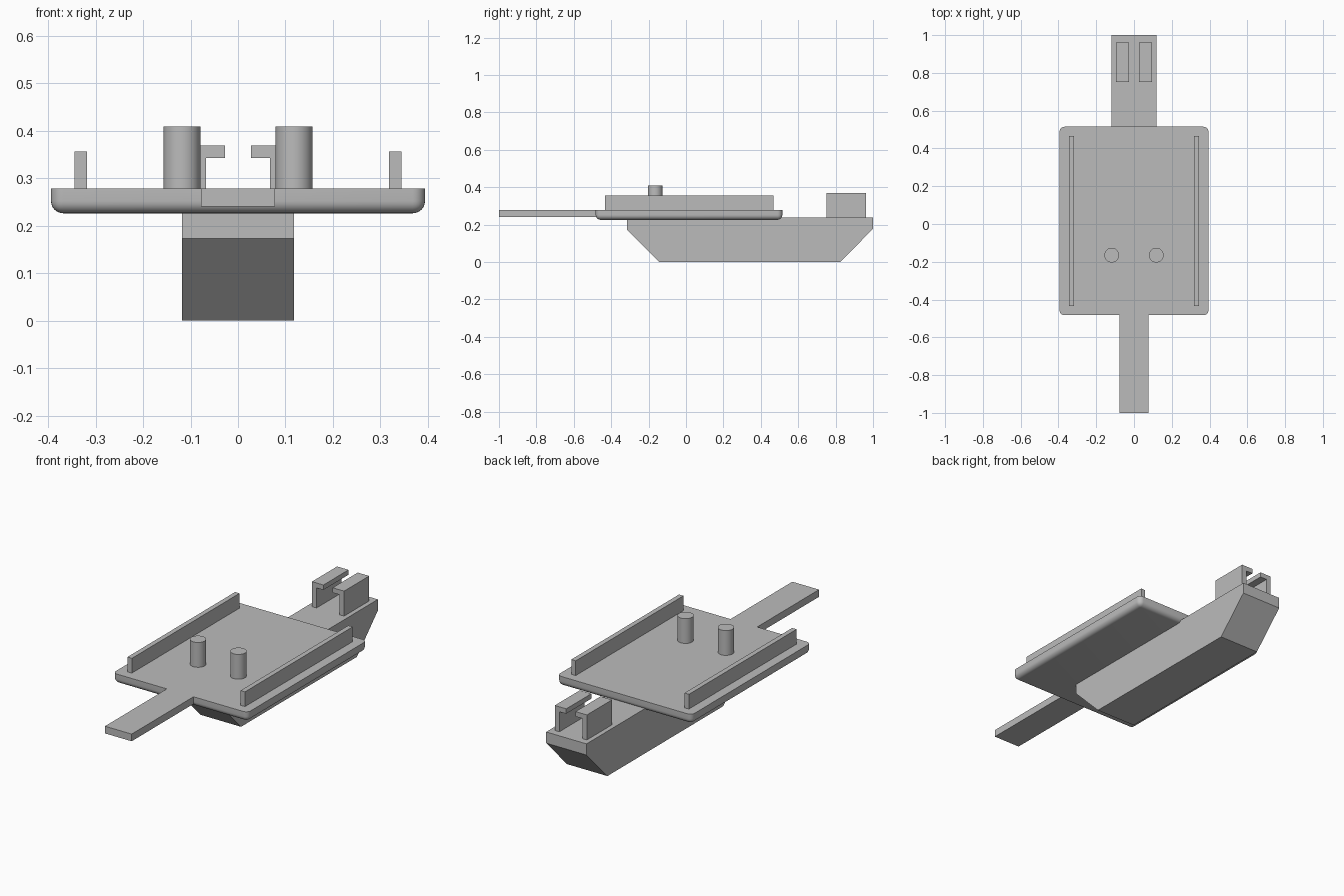
import bpy
import bmesh
from mathutils import Matrix, Vector

cube = bpy.data.objects.get("Cube")
if cube:
    bpy.data.objects.remove(cube, do_unlink=True)

# Single grey material
grey = bpy.data.materials.new("plain grey")
grey.use_nodes = True
color = (0.5, 0.5, 0.5, 1)
grey.diffuse_color = color
grey.node_tree.nodes["Principled BSDF"].inputs["Base Color"].default_value = color


def finish(name, bm):
    bmesh.ops.recalc_face_normals(bm, faces=bm.faces)
    mesh = bpy.data.meshes.new(name)
    bm.to_mesh(mesh)
    bm.free()
    mesh.materials.append(grey)
    obj = bpy.data.objects.new(name, mesh)
    bpy.context.collection.objects.link(obj)
    return obj


def box_mesh(low, high):
    low, high = Vector(low), Vector(high)
    bm = bmesh.new()
    place = Matrix.Translation((low + high) / 2) @ Matrix.Diagonal((*(high - low), 1))
    bmesh.ops.create_cube(bm, size=1, matrix=place)
    return bm


def extrude(name, points, offset):
    bm = bmesh.new()
    face = bm.faces.new([bm.verts.new(p) for p in points])
    new = bmesh.ops.extrude_face_region(bm, geom=[face])["geom"]
    verts = [v for v in new if isinstance(v, bmesh.types.BMVert)]
    bmesh.ops.translate(bm, vec=offset, verts=verts)
    return finish(name, bm)


def smooth(obj):
    bpy.ops.object.select_all(action="DESELECT")
    obj.select_set(True)
    bpy.context.view_layer.objects.active = obj
    bpy.ops.object.shade_smooth_by_angle()


# Deck plate: rounded corners and underside, sharp top rim
deck_top = 0.278
bm = box_mesh((-0.394, -0.483, 0.226), (0.394, 0.515, deck_top))
edges = [e for e in bm.edges if min(v.co.z for v in e.verts) < 0.25]
bmesh.ops.bevel(bm, geom=edges, offset=0.026, segments=6, profile=0.5, affect="EDGES")
smooth(finish("deck_plate", bm))

# Flat tongue at the front
finish("front_tongue", box_mesh((-0.078, -1, 0.24), (0.078, -0.45, deck_top)))

# Keel beam with sloped ends
keel_half, keel_top = 0.118, 0.237
profile = [(-0.315, keel_top), (-0.315, 0.173), (-0.143, 0),
           (0.825, 0), (1, 0.178), (1, keel_top)]
extrude("keel_beam", [(-keel_half, y, z) for y, z in profile], (2 * keel_half, 0, 0))

for side, label in ((-1, "right"), (1, "left")):
    # Side rail
    xs = sorted((side * 0.318, side * 0.344))
    finish(label + "_rail", box_mesh((xs[0], -0.433, 0.27), (xs[1], 0.467, 0.356)))

    # Upright peg
    bm = bmesh.new()
    bmesh.ops.create_cone(bm, cap_ends=True, segments=32, radius1=0.039, radius2=0.039,
                          depth=0.14, matrix=Matrix.Translation((side * 0.118, -0.165, 0.339)))
    smooth(finish(label + "_peg", bm))

    # Rear hook with an inward lip
    hook = [(0.094, 0.23), (0.094, 0.369), (0.027, 0.369),
            (0.027, 0.343), (0.067, 0.343), (0.067, 0.23)]
    extrude(label + "_hook", [(side * x, 0.752, z) for x, z in hook], (0, 0.21, 0))
